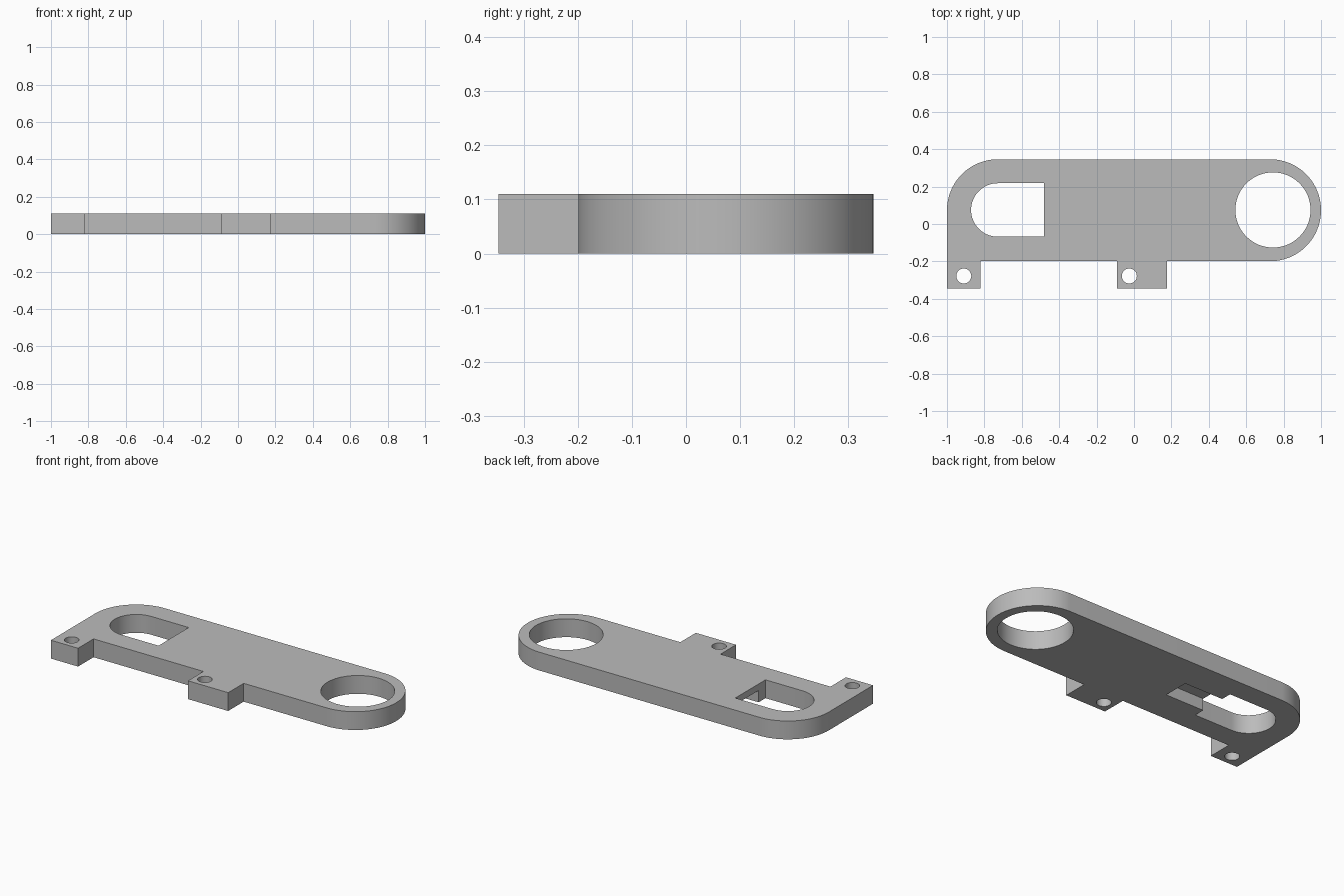
import bpy, bmesh
from math import radians, sin, cos

cube = bpy.data.objects.get("Cube")
if cube:
    bpy.data.objects.remove(cube, do_unlink=True)

HEIGHT = 0.11
CY = 0.0735          # centre line of the arm
OUTER_R = 0.2725     # rounded ends of the arm
SLOT_R = 0.143

grey = bpy.data.materials.new("plain grey")
grey.use_nodes = True
colour = (0.5, 0.5, 0.5, 1)
grey.diffuse_color = colour
grey.node_tree.nodes["Principled BSDF"].inputs["Base Color"].default_value = colour


def arc(cx, cy, r, start, end, steps=32):
    angles = [radians(start + (end - start) * i / steps) for i in range(steps + 1)]
    return [(cx + r * cos(a), cy + r * sin(a)) for a in angles]


def prism(name, points, z0, z1):
    """Extrude a counter-clockwise outline between two heights."""
    bm = bmesh.new()
    base = bm.faces.new([bm.verts.new((x, y, z0)) for x, y in points])
    top = bmesh.ops.extrude_face_region(bm, geom=[base])["geom"]
    bmesh.ops.translate(bm, vec=(0, 0, z1 - z0),
                        verts=[v for v in top if isinstance(v, bmesh.types.BMVert)])
    bmesh.ops.recalc_face_normals(bm, faces=bm.faces)
    mesh = bpy.data.meshes.new(name)
    bm.to_mesh(mesh)
    bm.free()
    mesh.materials.append(grey)
    obj = bpy.data.objects.new(name, mesh)
    bpy.context.collection.objects.link(obj)
    return obj


def cut(target, points, z0=-0.1, z1=HEIGHT + 0.1):
    """Cut an extruded outline out of the target."""
    cutter = prism("cutter", points, z0, z1)
    cutter.hide_render = True
    mod = target.modifiers.new("cut", 'BOOLEAN')
    mod.operation, mod.solver, mod.object = 'DIFFERENCE', 'EXACT', cutter
    bpy.context.view_layer.objects.active = target
    bpy.ops.object.modifier_apply(modifier=mod.name)
    bpy.data.objects.remove(cutter, do_unlink=True)


# Arm plate: rounded right end, one rounded corner, two mounting tabs
front, tab_front = CY - OUTER_R, -0.346
outline = [(-1, tab_front), (-0.82, tab_front), (-0.82, front),
           (-0.09, front), (-0.09, tab_front), (0.177, tab_front), (0.177, front)]
outline += arc(1 - OUTER_R, CY, OUTER_R, -90, 90, 64)
outline += arc(OUTER_R - 1, CY, OUTER_R, 90, 180)
plate = prism("arm_plate", outline, 0, HEIGHT)

# Large ring opening and the two tab holes
cut(plate, arc(0.743, 0.075, 0.201, 0, 360, 64)[:-1])
for x in (-0.91, -0.025):
    cut(plate, arc(x, -0.278, 0.04, 0, 360)[:-1])

# Slot with one rounded end
slot_end = -0.48
cut(plate, [(slot_end, 0.075 - SLOT_R), (slot_end, 0.075 + SLOT_R)]
    + arc(-0.728, 0.075, SLOT_R, 90, 270))

# Channel in the underside, leading out of the slot
cut(plate, [(-0.55, -0.003), (-0.225, -0.003), (-0.225, 0.153), (-0.55, 0.153)],
    -0.1, 0.071)

# Smooth curved walls, sharp edges
bpy.ops.object.select_all(action='DESELECT')
plate.select_set(True)
bpy.context.view_layer.objects.active = plate
bpy.ops.object.shade_smooth_by_angle(angle=radians(30))
